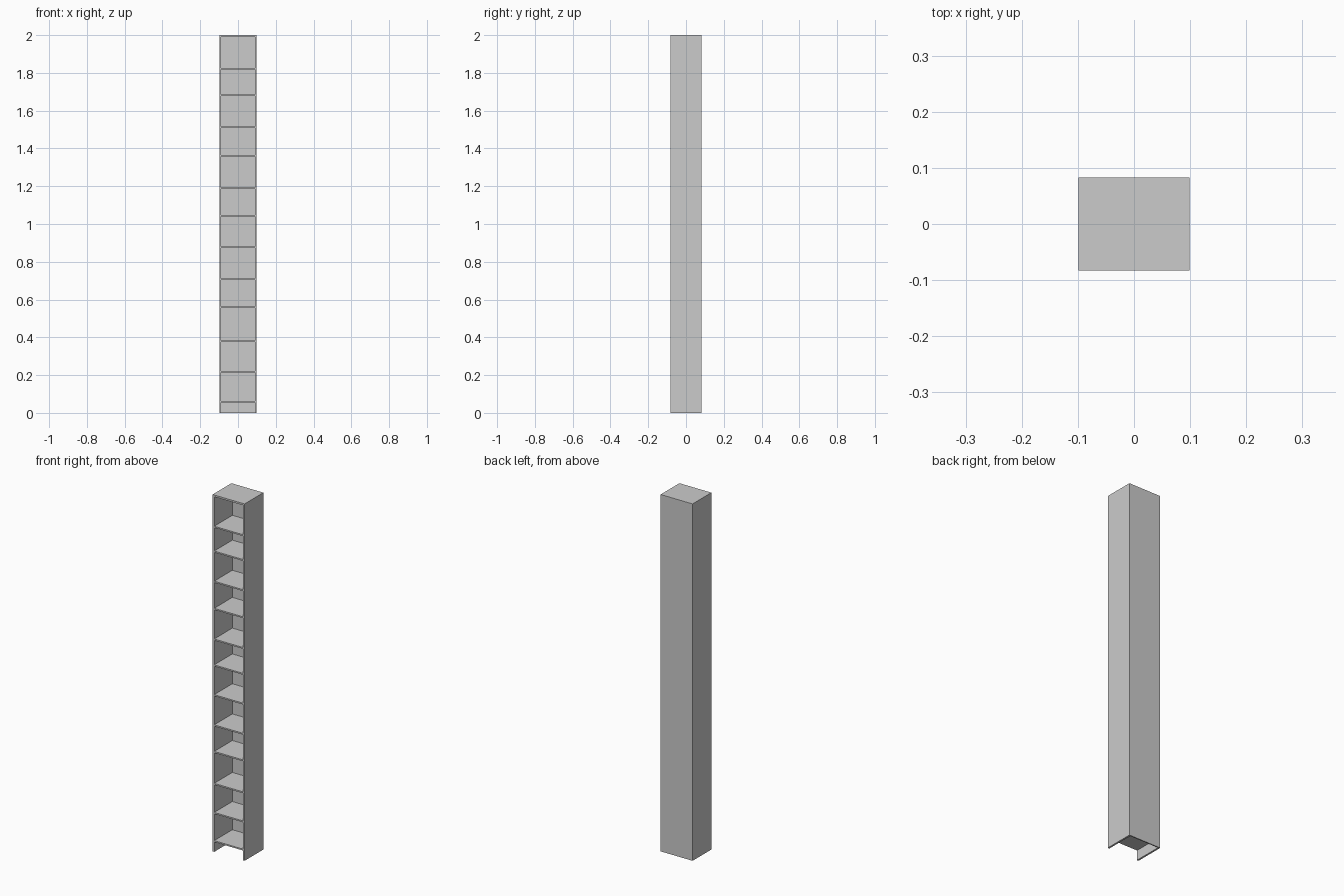
import bpy

if "Cube" in bpy.data.objects:
    bpy.data.objects.remove(bpy.data.objects["Cube"])

W, D, H = 0.198, 0.166, 2.0      # overall width, depth, height
SIDE, LID, BACK, SHELF = 0.01, 0.01, 0.006, 0.008


def panel(name, x, y, z):
    """Box panel from (min, max) ranges on each axis."""
    bpy.ops.mesh.primitive_cube_add(
        size=1, location=[(a + b) / 2 for a, b in (x, y, z)])
    ob = bpy.context.object
    ob.name = name
    ob.scale = [b - a for a, b in (x, y, z)]
    bpy.ops.object.transform_apply(location=False, rotation=False, scale=True)
    return ob


front, rear = -D / 2, D / 2
inner = W / 2 - SIDE

# Side panels
panel("left_side", (-W / 2, -inner), (front, rear), (0, H - LID))
panel("right_side", (inner, W / 2), (front, rear), (0, H - LID))

# Top and back panels
panel("top_panel", (-W / 2, W / 2), (front, rear), (H - LID, H))
panel("back_panel", (-inner, inner), (rear - BACK, rear), (0, H - LID))

# Unevenly spaced shelves, open plinth below the lowest
heights = [0.059, 0.217, 0.38, 0.559, 0.708, 0.877,
           1.044, 1.189, 1.361, 1.513, 1.682, 1.821]
for i, z in enumerate(heights, 1):
    panel(f"shelf_{i:02d}", (-inner, inner), (front, rear - BACK),
          (z - SHELF / 2, z + SHELF / 2))
